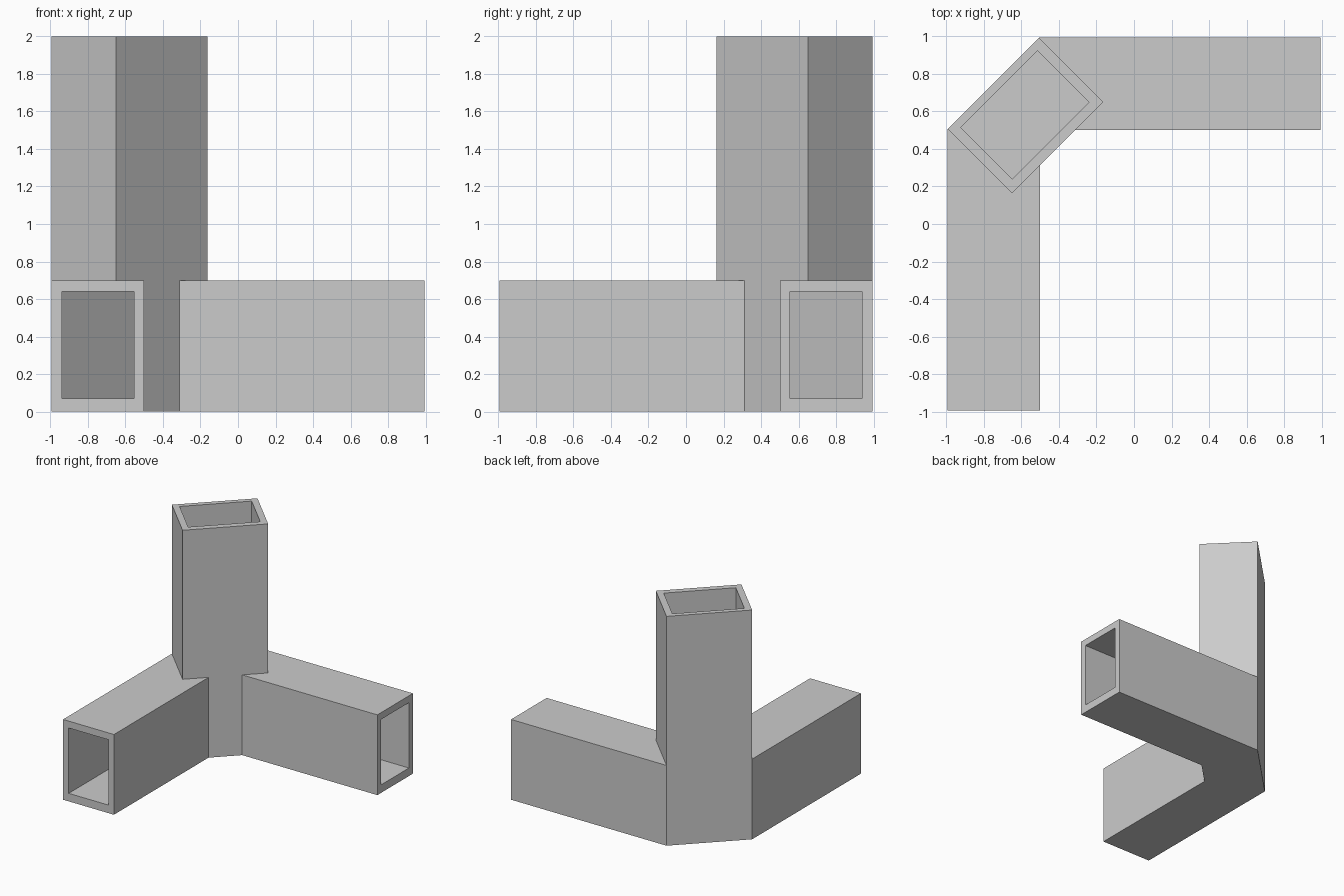
import bpy
import bmesh

cube = bpy.data.objects.get("Cube")
if cube:
    bpy.data.objects.remove(cube, do_unlink=True)

grey = bpy.data.materials.new("plain grey")
grey.use_nodes = True
colour = (0.6, 0.6, 0.6, 1.0)
grey.diffuse_color = colour
grey.node_tree.nodes["Principled BSDF"].inputs["Base Color"].default_value = colour


def prism(name, outline, bottom, top):
    """Extrude a flat outline from bottom to top."""
    bm = bmesh.new()
    face = bm.faces.new([bm.verts.new((x, y, bottom)) for x, y in outline])
    new = bmesh.ops.extrude_face_region(bm, geom=[face])["geom"]
    verts = [v for v in new if isinstance(v, bmesh.types.BMVert)]
    bmesh.ops.translate(bm, verts=verts, vec=(0, 0, top - bottom))
    bmesh.ops.recalc_face_normals(bm, faces=bm.faces)
    mesh = bpy.data.meshes.new(name)
    bm.to_mesh(mesh)
    bm.free()
    mesh.materials.append(grey)
    obj = bpy.data.objects.new(name, mesh)
    bpy.context.collection.objects.link(obj)
    return obj


def elbow_outline(outer, inner, end, back, front):
    """Half of the elbow, mirrored across the diagonal y = -x."""
    half = [(-outer, back - outer), (-outer, -end), (-inner, -end), (-inner, front - inner)]
    return half + [(-y, -x) for x, y in reversed(half)]


def diagonal_rectangle(half_width, back, front):
    """Rectangle turned 45 degrees, between two diagonal lines y - x."""
    w = half_width
    return [((s - d) / 2, (s + d) / 2)
            for s, d in ((-w, back), (-w, front), (w, front), (w, back))]


def combine(target, other, operation):
    mod = target.modifiers.new(operation, "BOOLEAN")
    mod.object = other
    mod.operation = operation
    mod.solver = "EXACT"
    bpy.context.view_layer.objects.active = target
    bpy.ops.object.modifier_apply(modifier=mod.name)
    bpy.data.objects.remove(other, do_unlink=True)


# Two horizontal arms joined by the square upright
connector = prism("corner_connector", elbow_outline(0.993, 0.502, 0.993, 1.5, 0.813), 0, 0.7)
upright = prism("upright", diagonal_rectangle(0.486, 1.5, 0.813), 0.4, 2)
combine(connector, upright, "UNION")

# Hollow passages through the arms and the upright
arm_cavity = prism("arm_cavity", elbow_outline(0.938, 0.555, 1.2, 1.439, 0.888), 0.07, 0.64)
upright_cavity = prism("upright_cavity", diagonal_rectangle(0.409, 1.439, 0.888), 0.4, 2.2)
for cavity in (arm_cavity, upright_cavity):
    cavity.hide_render = True
    combine(connector, cavity, "DIFFERENCE")
